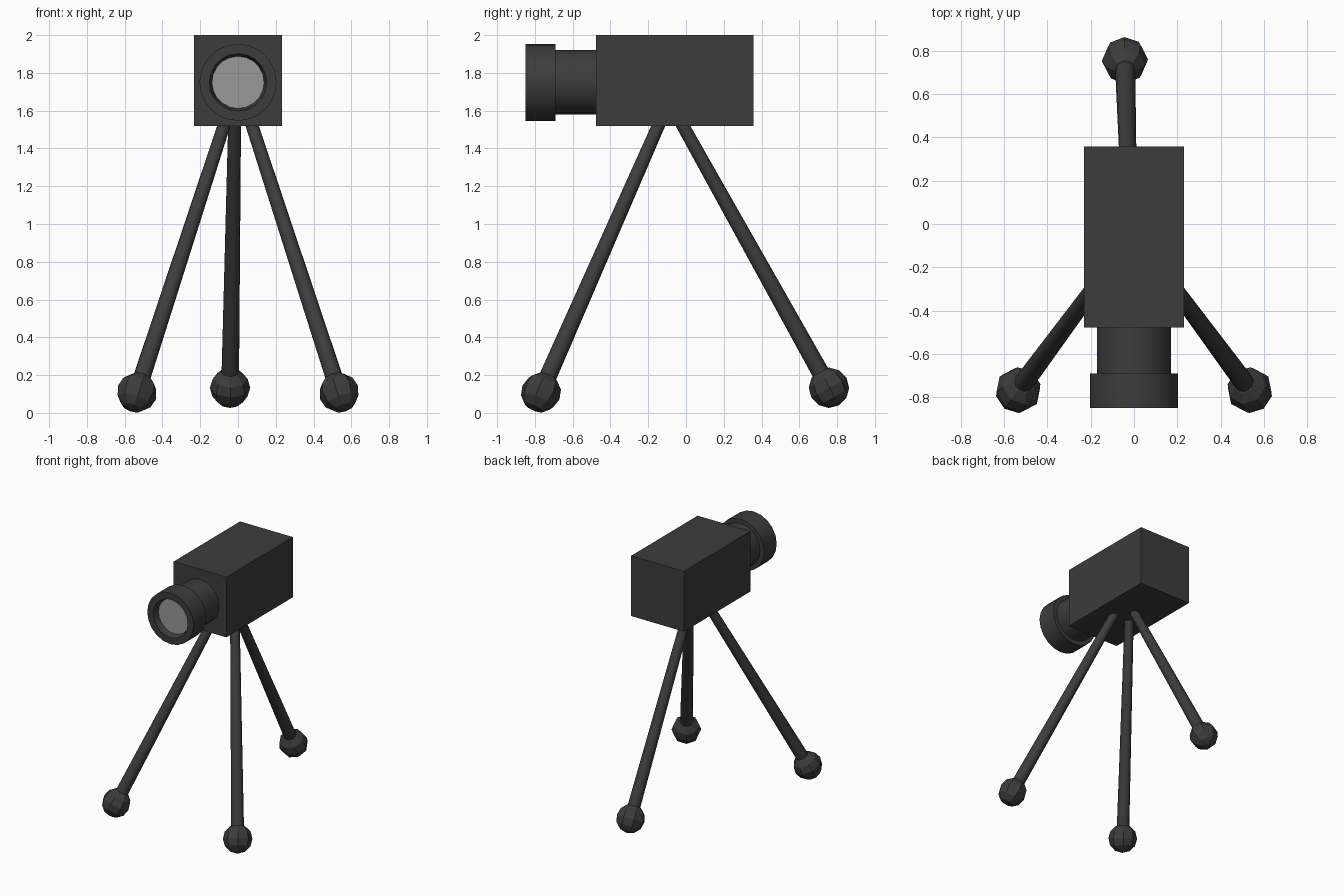
import bpy, bmesh, math
from mathutils import Vector, Matrix

if "Cube" in bpy.data.objects:
    bpy.data.objects.remove(bpy.data.objects["Cube"])


def material(name, v):
    m = bpy.data.materials.new(name)
    m.diffuse_color = (v, v, v, 1)
    m.use_nodes = True
    m.node_tree.nodes["Principled BSDF"].inputs["Base Color"].default_value = m.diffuse_color
    return m


DARK = material("dark_grey", 0.045)
GLASS = material("pale_glass", 0.32)


def finish(bm, name, mat, smooth=False):
    bmesh.ops.remove_doubles(bm, verts=bm.verts, dist=1e-5)
    bmesh.ops.recalc_face_normals(bm, faces=bm.faces)
    me = bpy.data.meshes.new(name)
    bm.to_mesh(me)
    bm.free()
    me.materials.append(mat)
    ob = bpy.data.objects.new(name, me)
    bpy.context.collection.objects.link(ob)
    if smooth:
        bpy.ops.object.select_all(action='DESELECT')
        ob.select_set(True)
        bpy.context.view_layer.objects.active = ob
        bpy.ops.object.shade_smooth_by_angle(angle=math.radians(40))
    return ob


def lathe(name, profile, mat, z=1.75, sides=20):
    """Revolve (radius, y) points round the optical axis."""
    bm = bmesh.new()
    vs = [bm.verts.new((r, y, z)) for r, y in profile]
    es = [bm.edges.new(p) for p in zip(vs, vs[1:])]
    bmesh.ops.spin(bm, geom=vs + es, cent=(0, 0, z), axis=(0, 1, 0),
                   angle=2 * math.pi, steps=sides, use_merge=True)
    return finish(bm, name, mat, True)


def leg(name, top, foot, r_foot=0.107):
    """Tapered leg with a low-poly ball foot lined up with it."""
    top, foot = Vector(top), Vector(foot)
    axis = top - foot
    rot = axis.to_track_quat('Z', 'Y').to_matrix().to_4x4()
    bm = bmesh.new()
    bmesh.ops.create_cone(bm, cap_ends=True, segments=12, radius1=0.047,
                          radius2=0.034, depth=axis.length,
                          matrix=Matrix.Translation((top + foot) / 2) @ rot)
    finish(bm, name, DARK, True)
    bm = bmesh.new()
    bmesh.ops.create_uvsphere(bm, u_segments=8, v_segments=6, radius=r_foot,
                              matrix=Matrix.Translation(foot) @ rot)
    finish(bm, name + "_foot", DARK)


# Camera body
bm = bmesh.new()
bmesh.ops.create_cube(bm, size=1, matrix=Matrix.Translation((0, -0.06, 1.76))
                      @ Matrix.Diagonal((0.464, 0.835, 0.48, 1)))
finish(bm, "body", DARK)

# Lens barrel, front ring with recess, glass
lathe("lens_barrel", [(0, -0.46), (0.17, -0.46), (0.17, -0.71), (0, -0.71)], DARK)
lathe("lens_ring", [(0, -0.69), (0.204, -0.69), (0.204, -0.85), (0.152, -0.85),
                    (0.138, -0.80), (0, -0.80)], DARK)
lathe("lens_glass", [(0.138, -0.803), (0, -0.803)], GLASS)

# Tripod legs
for side, label in ((-1, "left"), (1, "right")):
    leg("front_leg_" + label, (side * 0.07, -0.14, 1.535), (side * 0.535, -0.768, 0.108))
leg("back_leg", (-0.018, -0.025, 1.535), (-0.042, 0.757, 0.133))
